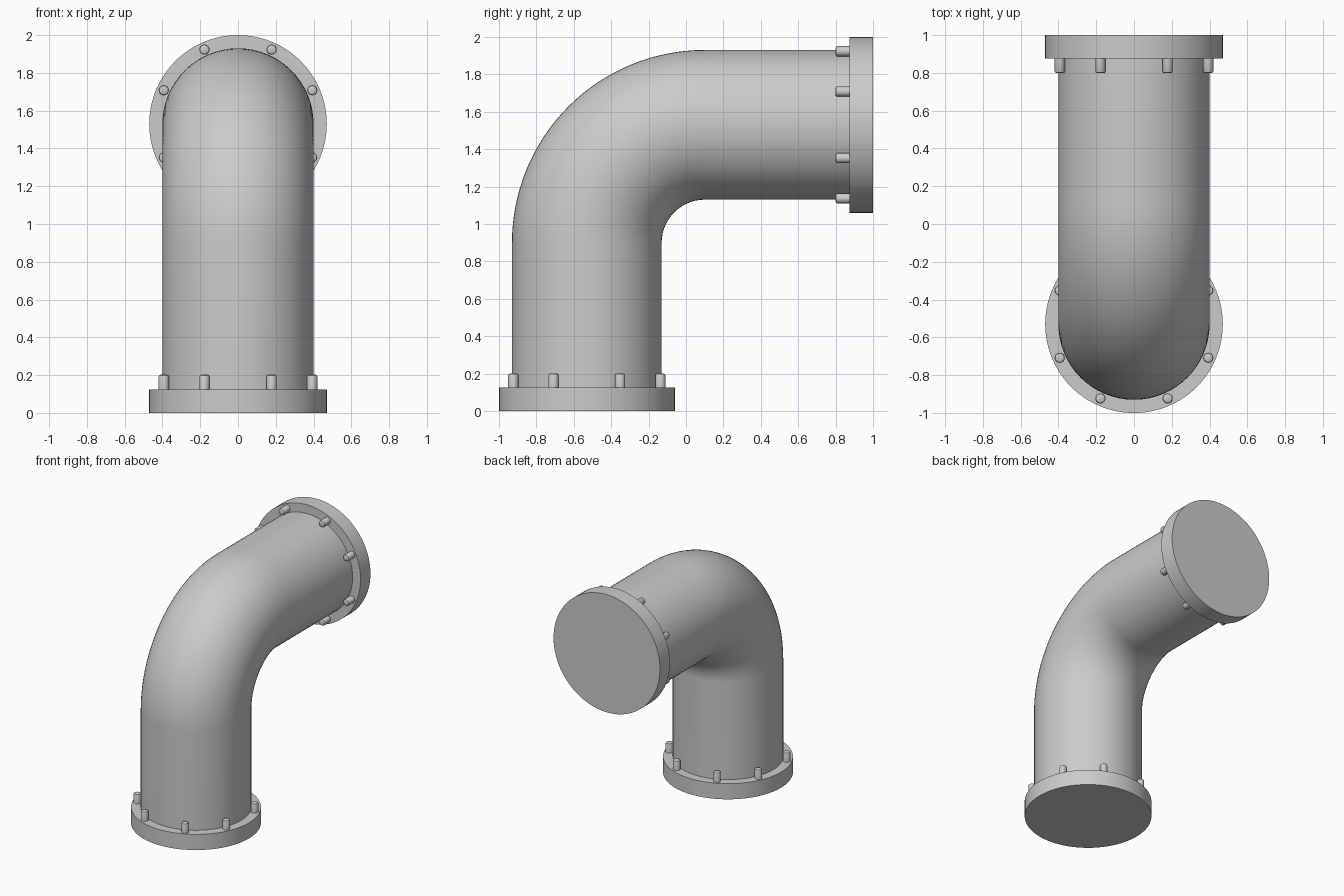
import bpy, bmesh, math
from mathutils import Matrix, Vector

if "Cube" in bpy.data.objects:
    bpy.data.objects.remove(bpy.data.objects["Cube"])

AX_Y, AX_Z = -0.53, 1.53      # axes of the vertical and horizontal legs
PIPE_R, FLANGE_R, FLANGE_T = 0.40, 0.47, 0.125
BEND_Y, BEND_Z = 0.10, 0.90   # centre of the elbow bend
BEND_R = BEND_Y - AX_Y


def finish(name, bm, matrix=None):
    bmesh.ops.recalc_face_normals(bm, faces=bm.faces[:])
    mesh = bpy.data.meshes.new(name)
    bm.to_mesh(mesh)
    bm.free()
    if matrix:
        mesh.transform(matrix)
    obj = bpy.data.objects.new(name, mesh)
    bpy.context.collection.objects.link(obj)
    bpy.ops.object.select_all(action='DESELECT')
    obj.select_set(True)
    bpy.context.view_layer.objects.active = obj
    bpy.ops.object.shade_smooth_by_angle(angle=math.radians(35))
    return obj


def lathe(name, profile, sides, matrix):
    """Closed solid of revolution about local z from (radius, z) points."""
    bm = bmesh.new()
    rings = [[bm.verts.new((r * math.cos(2 * math.pi * i / sides),
                            r * math.sin(2 * math.pi * i / sides), z))
              for i in range(sides)] for r, z in profile]
    for a, b in zip(rings, rings[1:]):
        for i in range(sides):
            j = (i + 1) % sides
            bm.faces.new((a[i], a[j], b[j], b[i]))
    bm.faces.new(rings[0])
    bm.faces.new(rings[-1])
    return finish(name, bm, matrix)


# Elbow pipe: a circle swept up, around the bend and back
path = [(AX_Y, FLANGE_T - 0.01, 0.0)]
for k in range(33):
    t = math.pi / 2 * k / 32
    path.append((BEND_Y - BEND_R * math.cos(t), BEND_Z + BEND_R * math.sin(t), t))
path.append((1 - FLANGE_T + 0.01, AX_Z, math.pi / 2))
bm = bmesh.new()
rings = []
for y, z, t in path:
    out = Vector((0, -math.cos(t), math.sin(t)))
    rings.append([bm.verts.new(Vector((0, y, z)) + PIPE_R *
                  (math.cos(a) * Vector((1, 0, 0)) + math.sin(a) * out))
                  for a in (2 * math.pi * i / 64 for i in range(64))])
for a, b in zip(rings, rings[1:]):
    for i in range(64):
        j = (i + 1) % 64
        bm.faces.new((a[i], a[j], b[j], b[i]))
bm.faces.new(rings[0])
bm.faces.new(rings[-1])
finish("elbow_pipe", bm)

# End flanges with eight bolts each; local z points along the pipe inwards
ends = {
    "bottom": Matrix.Translation((0, AX_Y, 0)),
    "back": Matrix.Translation((0, 1, AX_Z)) @ Matrix.Rotation(math.pi / 2, 4, 'X'),
}
bolt_profile = [(0.027, FLANGE_T - 0.01), (0.027, 0.192), (0.024, 0.198), (0.016, 0.202)]
for end, frame in ends.items():
    lathe(end + "_flange", [(FLANGE_R, 0), (FLANGE_R, FLANGE_T)], 96, frame)
    n = 0
    for u, v in ((0.178, 0.393), (0.393, 0.178)):
        for sx in (-1, 1):
            for sy in (-1, 1):
                n += 1
                lathe(f"{end}_bolt_{n}", bolt_profile, 20,
                      frame @ Matrix.Translation((sx * u, sy * v, 0)))
